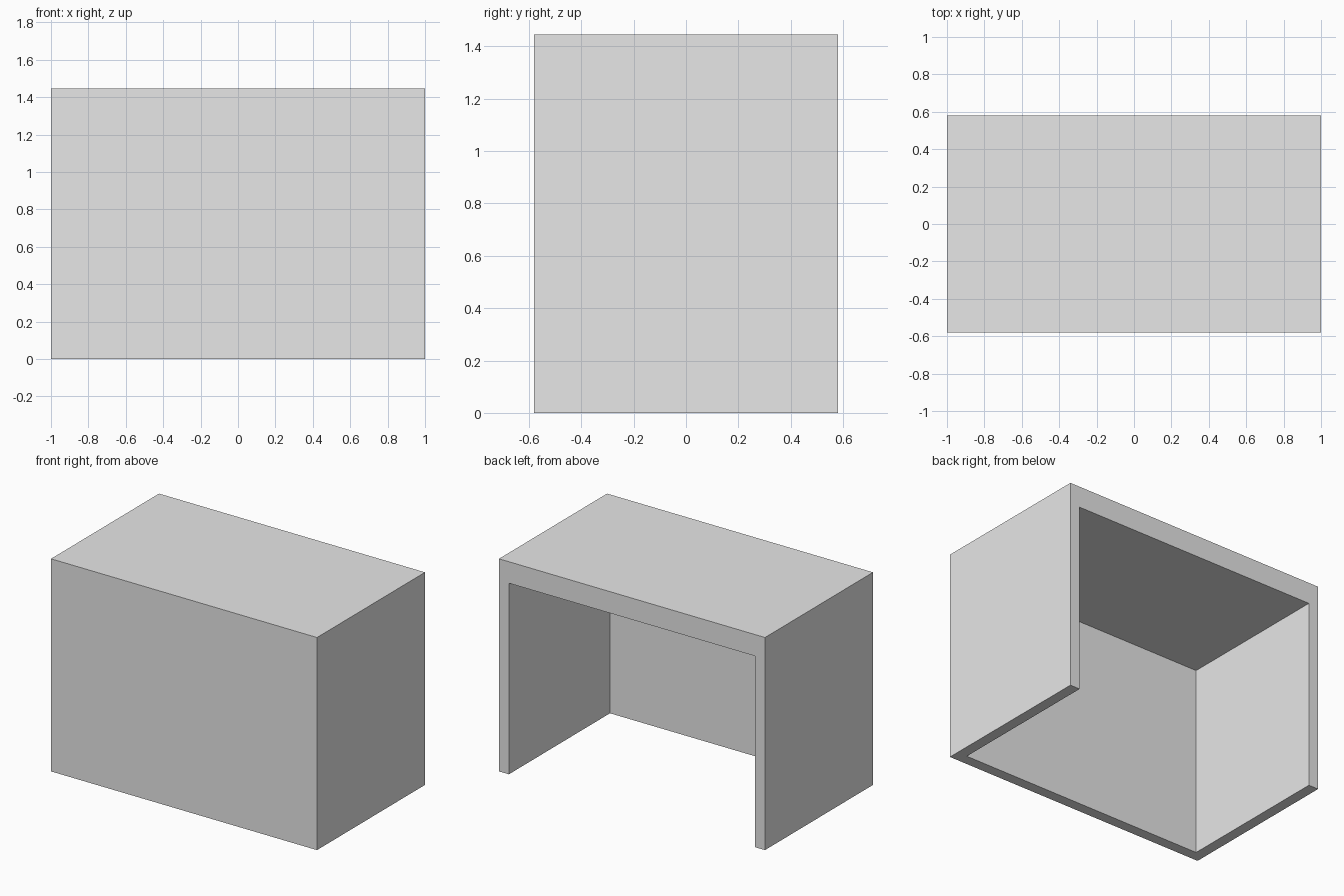
import bpy
import bmesh
from mathutils import Matrix, Vector

if "Cube" in bpy.data.objects:
    bpy.data.objects.remove(bpy.data.objects["Cube"], do_unlink=True)

WIDTH, DEPTH, HEIGHT = 2.0, 1.16, 1.445
PANEL = 0.074   # side and front panel thickness
TOP = 0.146     # desktop thickness

grey = bpy.data.materials.new("light_grey")
grey.use_nodes = True
grey.diffuse_color = (0.8, 0.8, 0.8, 1)
grey.node_tree.nodes["Principled BSDF"].inputs["Base Color"].default_value = grey.diffuse_color


def box(name, low, high):
    """Axis-aligned box between two corners."""
    low, high = Vector(low), Vector(high)
    bm = bmesh.new()
    bmesh.ops.create_cube(bm, size=1, matrix=Matrix.Translation((low + high) / 2)
                          @ Matrix.Diagonal((*(high - low), 1)))
    mesh = bpy.data.meshes.new(name)
    bm.to_mesh(mesh)
    bm.free()
    mesh.materials.append(grey)
    obj = bpy.data.objects.new(name, mesh)
    bpy.context.collection.objects.link(obj)
    return obj


# Desk body: one solid block, flush on every outer side
desk = box("desk_body", (-WIDTH / 2, -DEPTH / 2, 0), (WIDTH / 2, DEPTH / 2, HEIGHT))

# Knee space: open at the back and at the floor
inner = WIDTH / 2 - PANEL
knee_space = box("knee_space_cutter", (-inner, -DEPTH / 2 + PANEL, -1),
                 (inner, DEPTH, HEIGHT - TOP))
knee_space.hide_render = True

cut = desk.modifiers.new("knee_space", "BOOLEAN")
cut.operation = "DIFFERENCE"
cut.solver = "EXACT"
cut.object = knee_space

# Apply the cut and drop the cutter
bpy.context.view_layer.update()
evaluated = desk.evaluated_get(bpy.context.evaluated_depsgraph_get())
carved = bpy.data.meshes.new_from_object(evaluated)
desk.modifiers.clear()
desk.data = carved
carved.name = "desk_body"
bpy.data.objects.remove(knee_space, do_unlink=True)
